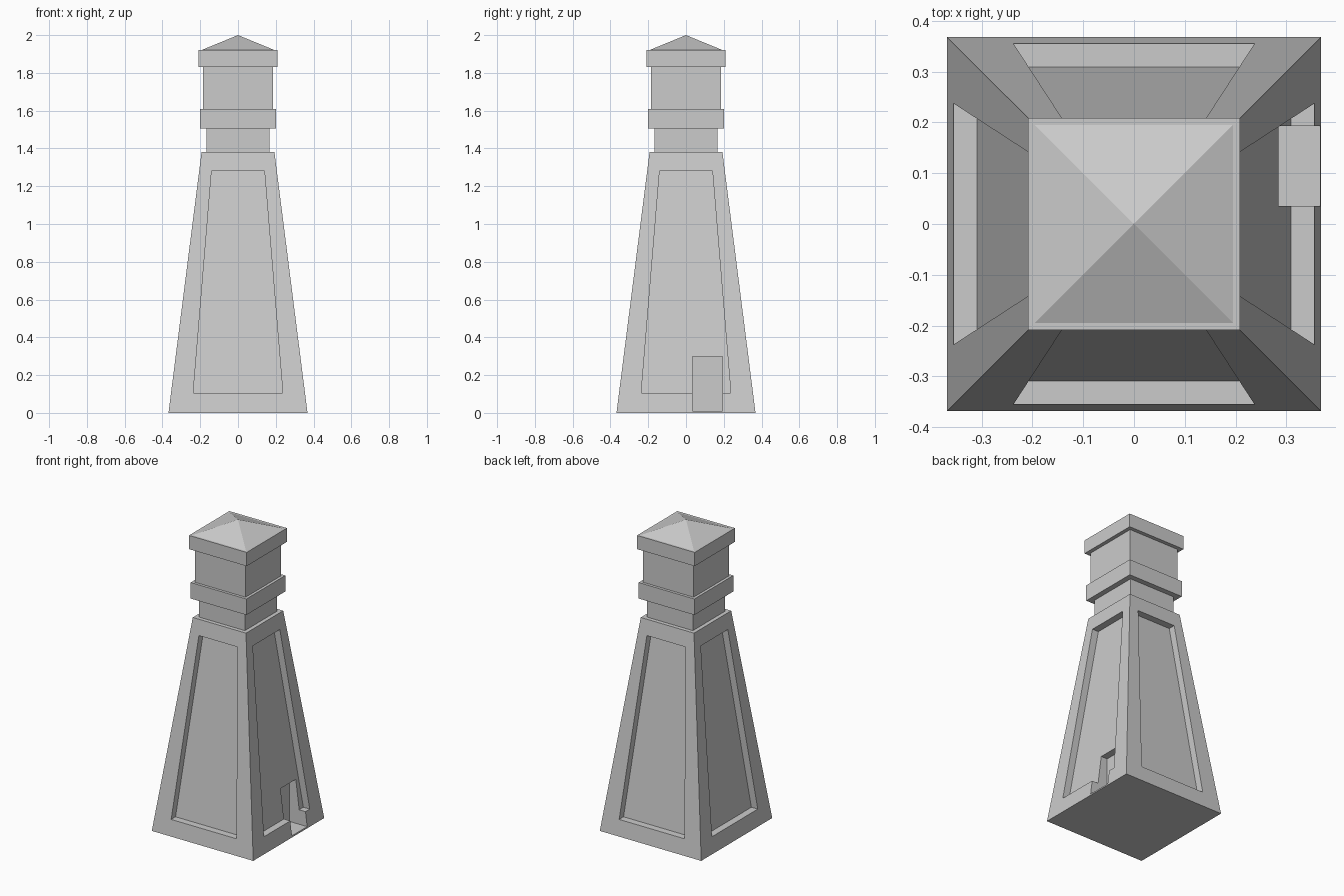
import bpy, bmesh
from mathutils import Matrix

if "Cube" in bpy.data.objects:
    bpy.data.objects.remove(bpy.data.objects["Cube"])

BASE, TOP, HEIGHT = 0.368, 0.193, 1.38   # tower half widths and height
RECESS = 0.046                            # panel depth


def finish(name, bm):
    bmesh.ops.remove_doubles(bm, verts=bm.verts, dist=1e-5)
    bmesh.ops.recalc_face_normals(bm, faces=bm.faces)
    mesh = bpy.data.meshes.new(name)
    bm.to_mesh(mesh)
    bm.free()
    obj = bpy.data.objects.new(name, mesh)
    bpy.context.collection.objects.link(obj)
    return obj


def box(name, lo, hi):
    bm = bmesh.new()
    bmesh.ops.create_cube(bm, size=1)
    for v in bm.verts:
        v.co = [(a + b) / 2 + c * (b - a) for a, b, c in zip(lo, hi, v.co)]
    return finish(name, bm)


def block(name, half, z0, z1):
    return box(name, (-half, -half, z0), (half, half, z1))


def face_y(z, depth=0.0):
    return -(BASE + (TOP - BASE) * z / HEIGHT - depth)


def ring(bottom, top, z0, z1, depth=0.0):
    # four corners of a trapezoid lying on the sloping front face
    return [(-bottom, face_y(z0, depth), z0), (bottom, face_y(z0, depth), z0),
            (top, face_y(z1, depth), z1), (-top, face_y(z1, depth), z1)]


# Tapered tower with a recessed panel on each side
bm = bmesh.new()
rings = [ring(BASE, TOP, 0, HEIGHT),
         ring(0.237, 0.14, 0.105, 1.28),
         ring(0.237, 0.14, 0.105, 1.28, RECESS)]
for side in range(4):
    turn = Matrix.Rotation(side * 1.5707963267948966, 3, 'Z')
    loops = [[bm.verts.new(turn @ bm.verts.new(p).co) for p in r] for r in rings]
    for a, b in zip(loops, loops[1:]):
        for i in range(4):
            j = (i + 1) % 4
            bm.faces.new((a[i], a[j], b[j], b[i]))
    bm.faces.new(loops[-1])
bmesh.ops.delete(bm, geom=[v for v in bm.verts if not v.link_faces], context='VERTS')
bmesh.ops.remove_doubles(bm, verts=bm.verts, dist=1e-5)
bmesh.ops.holes_fill(bm, edges=[e for e in bm.edges if e.is_boundary], sides=4)
tower = finish("tower", bm)

# Doorway cut into the right side
cutter = box("doorway_cutter", (0.238, 0.035, 0.01), (0.5, 0.193, 0.298))
cutter.hide_render = True
mod = tower.modifiers.new("doorway", 'BOOLEAN')
mod.operation = 'DIFFERENCE'
mod.solver = 'EXACT'
mod.object = cutter
bpy.context.view_layer.objects.active = tower
bpy.ops.object.modifier_apply(modifier=mod.name)
bpy.data.objects.remove(cutter)

# Stacked square blocks above the tower
block("neck", 0.167, 1.38, 1.505)
block("collar", 0.202, 1.505, 1.61)
block("lantern_room", 0.184, 1.61, 1.83)
block("cap", 0.209, 1.83, 1.92)

# Pyramid roof
bm = bmesh.new()
h = 0.195
base = [bm.verts.new((x, y, 1.92)) for x, y in ((-h, -h), (h, -h), (h, h), (-h, h))]
apex = bm.verts.new((0, 0, 2.0))
bm.faces.new(base)
for i in range(4):
    bm.faces.new((base[i], base[(i + 1) % 4], apex))
finish("roof", bm)
